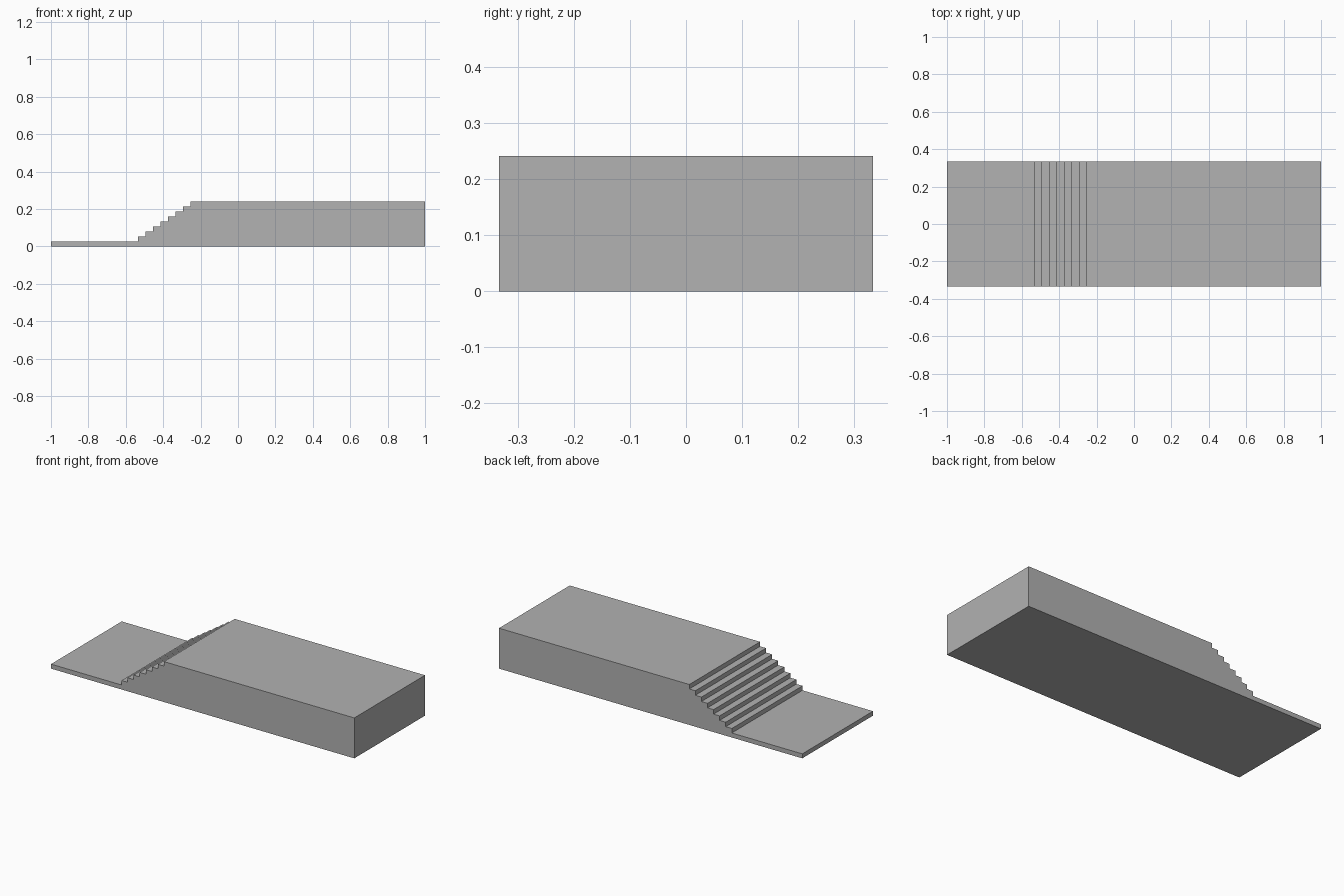
import bpy
import bmesh

cube = bpy.data.objects.get("Cube")
if cube:
    bpy.data.objects.remove(cube, do_unlink=True)

# Overall dimensions
HALF_LENGTH, HALF_WIDTH, HEIGHT = 1.0, 0.333, 0.241
RISERS, FIRST_RISER, TREAD = 8, -0.535, 0.04
RISE = HEIGHT / (RISERS + 1)

# Plain grey
grey = bpy.data.materials.new("plain_grey")
grey.use_nodes = True
colour = (0.445, 0.445, 0.445, 1)
grey.diffuse_color = colour
grey.node_tree.nodes["Principled BSDF"].inputs["Base Color"].default_value = colour

# Side profile: low landing, flight of steps, high platform
profile = [(-HALF_LENGTH, 0), (-HALF_LENGTH, RISE)]
for i in range(RISERS):
    x = FIRST_RISER + i * TREAD
    profile += [(x, RISE * (i + 1)), (x, RISE * (i + 2))]
profile += [(HALF_LENGTH, HEIGHT), (HALF_LENGTH, 0)]

# Extrude the profile across the width
bm = bmesh.new()
side = bm.faces.new([bm.verts.new((x, -HALF_WIDTH, z)) for x, z in profile])
result = bmesh.ops.extrude_face_region(bm, geom=[side], use_keep_orig=True)
moved = [g for g in result["geom"] if isinstance(g, bmesh.types.BMVert)]
bmesh.ops.translate(bm, verts=moved, vec=(0, 2 * HALF_WIDTH, 0))
bmesh.ops.recalc_face_normals(bm, faces=bm.faces)

mesh = bpy.data.meshes.new("stepped_platform")
bm.to_mesh(mesh)
bm.free()
mesh.materials.append(grey)
platform = bpy.data.objects.new("stepped_platform", mesh)
bpy.context.collection.objects.link(platform)
